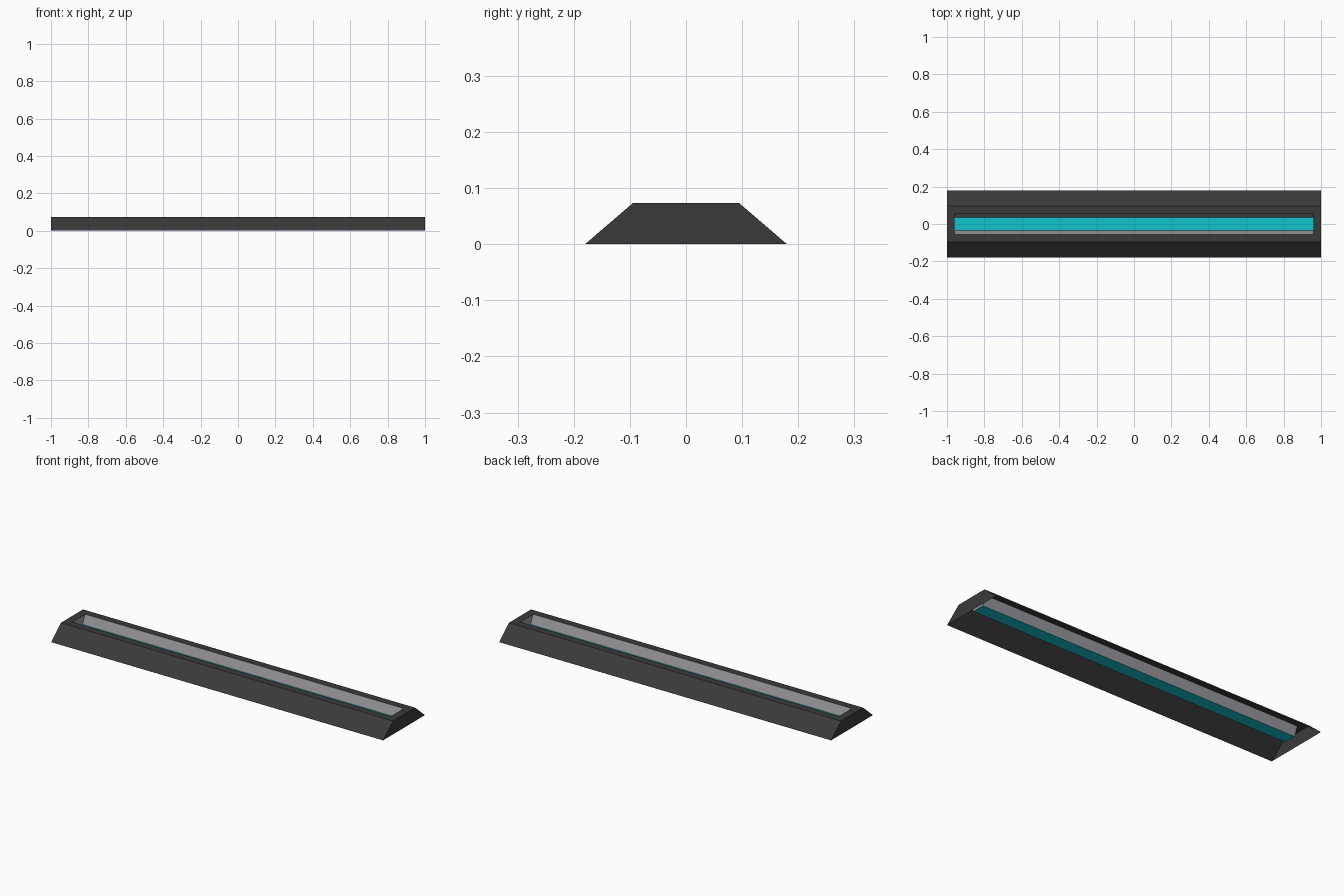
import bpy, bmesh

if "Cube" in bpy.data.objects:
    bpy.data.objects.remove(bpy.data.objects["Cube"])

H = 0.073          # housing height
FLOOR = 0.025      # height of the light strip


def material(name, rgb):
    m = bpy.data.materials.new(name)
    m.diffuse_color = (*rgb, 1)
    m.use_nodes = True
    m.node_tree.nodes["Principled BSDF"].inputs["Base Color"].default_value = m.diffuse_color
    return m


def rect(bm, x, y, z):
    """Four corner vertices of a centred rectangle."""
    return [bm.verts.new((sx * x, sy * y, z))
            for sx, sy in ((-1, -1), (1, -1), (1, 1), (-1, 1))]


def bridge(bm, a, b):
    """Ring of quads between two rectangles."""
    for i in range(4):
        j = (i + 1) % 4
        bm.faces.new((a[i], a[j], b[j], b[i]))


def finish(bm, name, mat):
    me = bpy.data.meshes.new(name)
    bm.to_mesh(me)
    bm.free()
    me.materials.append(mat)
    ob = bpy.data.objects.new(name, me)
    bpy.context.collection.objects.link(ob)
    return ob


dark = material("dark_grey", (0.042, 0.042, 0.042))
grey = material("light_grey", (0.33, 0.32, 0.35))
cyan = material("cyan", (0.006, 0.55, 0.63))

# Housing: sloped sides, end caps and slotted top, open underneath
bm = bmesh.new()
base = rect(bm, 1, 0.18, 0)
top = rect(bm, 1, 0.095, H)
slot = rect(bm, 0.96, 0.055, H)
bridge(bm, base, top)
bridge(bm, top, slot)
finish(bm, "housing", dark)

# Reflector: tapered walls hanging from the slot
bm = bmesh.new()
upper = rect(bm, 0.96, 0.055, H)
lower = rect(bm, 0.96, 0.035, FLOOR)
bridge(bm, upper, lower)
finish(bm, "reflector_walls", grey)

# Light strip: floor of the slot
bm = bmesh.new()
bm.faces.new(rect(bm, 0.96, 0.035, FLOOR))
finish(bm, "light_strip", cyan)
